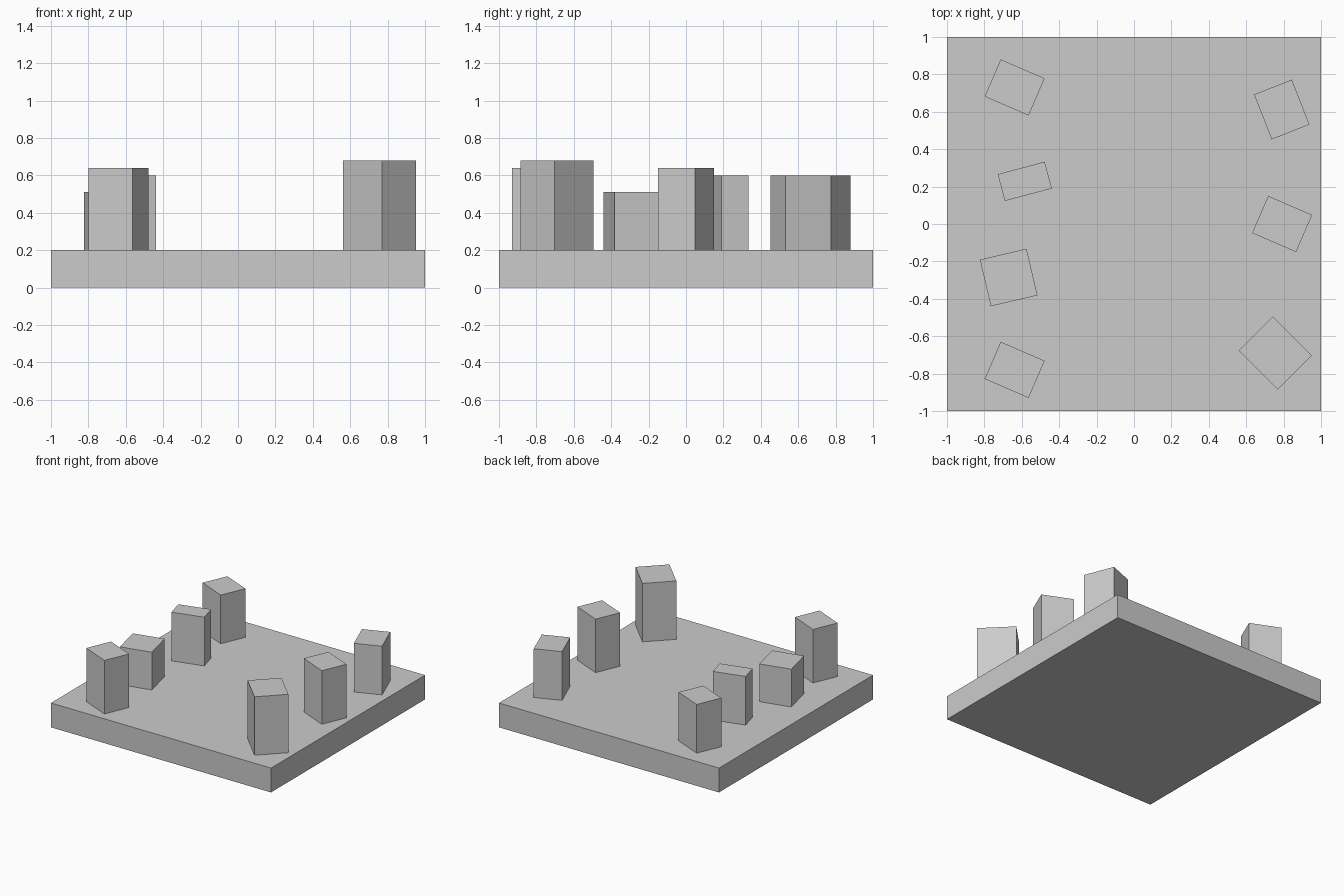
import bpy
from math import radians

if "Cube" in bpy.data.objects:
    bpy.data.objects.remove(bpy.data.objects["Cube"])


def block(name, x, y, z0, z1, width, depth, angle=0.0):
    """Upright box from z0 to z1, turned about its vertical axis."""
    bpy.ops.mesh.primitive_cube_add(size=1, location=(x, y, (z0 + z1) / 2),
                                    rotation=(0, 0, radians(angle)))
    ob = bpy.context.object
    ob.name = name
    ob.scale = (width, depth, z1 - z0)
    bpy.ops.object.transform_apply(location=False, rotation=False, scale=True)
    return ob


# Square base slab
BASE_TOP = 0.2
block("base_slab", 0, 0, 0, BASE_TOP, 2, 2)

# Two rows of standing blocks: name, x, y, top, width, depth, angle
blocks = [
    ("left_block_1", -0.638, 0.73, 0.60, 0.256, 0.216, -23.4),
    ("left_block_2", -0.584, 0.228, 0.60, 0.260, 0.148, 15),
    ("left_block_3", -0.67, -0.286, 0.51, 0.256, 0.256, 13.2),
    ("left_block_4", -0.638, -0.78, 0.64, 0.256, 0.216, -23.4),
    ("right_block_1", 0.79, 0.612, 0.60, 0.217, 0.258, 21.5),
    ("right_block_2", 0.792, 0.0, 0.64, 0.256, 0.216, -23.4),
    ("right_block_3", 0.756, -0.69, 0.68, 0.295, 0.256, -45),
]
for name, x, y, top, width, depth, angle in blocks:
    block(name, x, y, BASE_TOP, top, width, depth, angle)
